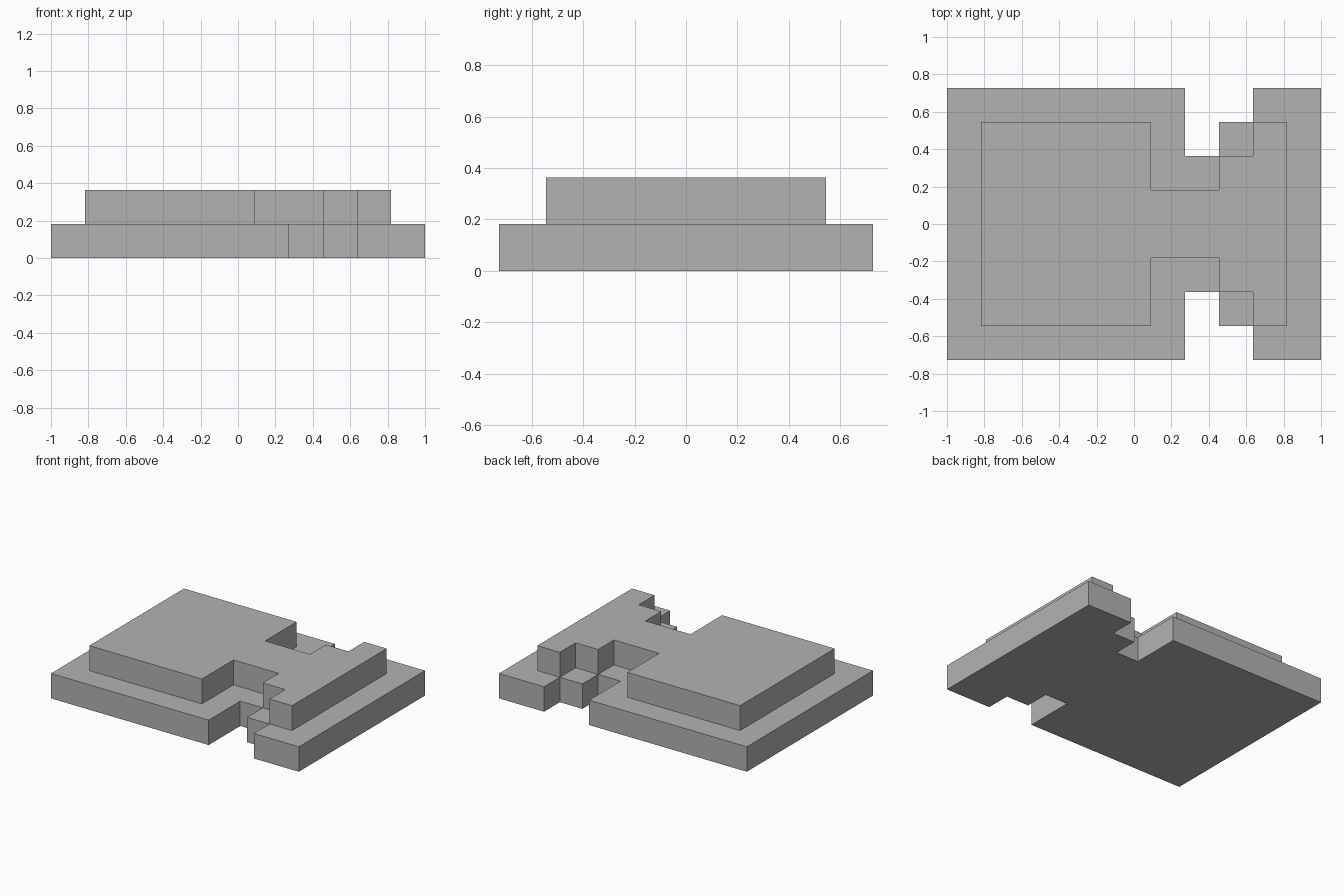
import bpy
import bmesh

cube = bpy.data.objects.get("Cube")
if cube:
    bpy.data.objects.remove(cube, do_unlink=True)

UNIT = 2 / 11  # every step in the model is one unit

grey = bpy.data.materials.new("light_grey")
grey.use_nodes = True
colour = (0.45, 0.45, 0.45, 1)
grey.diffuse_color = colour
grey.node_tree.nodes["Principled BSDF"].inputs["Base Color"].default_value = colour


def slab(name, half_outline, bottom):
    """Extrude an outline mirrored across y = 0 into a slab one unit thick."""
    outline = half_outline + [(x, -y) for x, y in reversed(half_outline)]
    bm = bmesh.new()
    verts = [bm.verts.new((x * UNIT, y * UNIT, bottom * UNIT)) for x, y in outline]
    base = bm.faces.new(verts)
    top = bmesh.ops.extrude_face_region(bm, geom=[base], use_keep_orig=True)
    moved = [v for v in top["geom"] if isinstance(v, bmesh.types.BMVert)]
    bmesh.ops.translate(bm, verts=moved, vec=(0, 0, UNIT))
    bmesh.ops.recalc_face_normals(bm, faces=bm.faces)
    mesh = bpy.data.meshes.new(name)
    bm.to_mesh(mesh)
    bm.free()
    mesh.materials.append(grey)
    obj = bpy.data.objects.new(name, mesh)
    bpy.context.collection.objects.link(obj)


# Wide base with a stepped notch in both long sides
slab("lower_slab", [(-5.5, 4), (1.5, 4), (1.5, 2), (2.5, 2),
                    (2.5, 3), (3.5, 3), (3.5, 4), (5.5, 4)], 0)

# Smaller raised tier, its notch reaching one unit further in
slab("upper_slab", [(-4.5, 3), (0.5, 3), (0.5, 1), (2.5, 1),
                    (2.5, 2), (3.5, 2), (3.5, 3), (4.5, 3)], 1)
